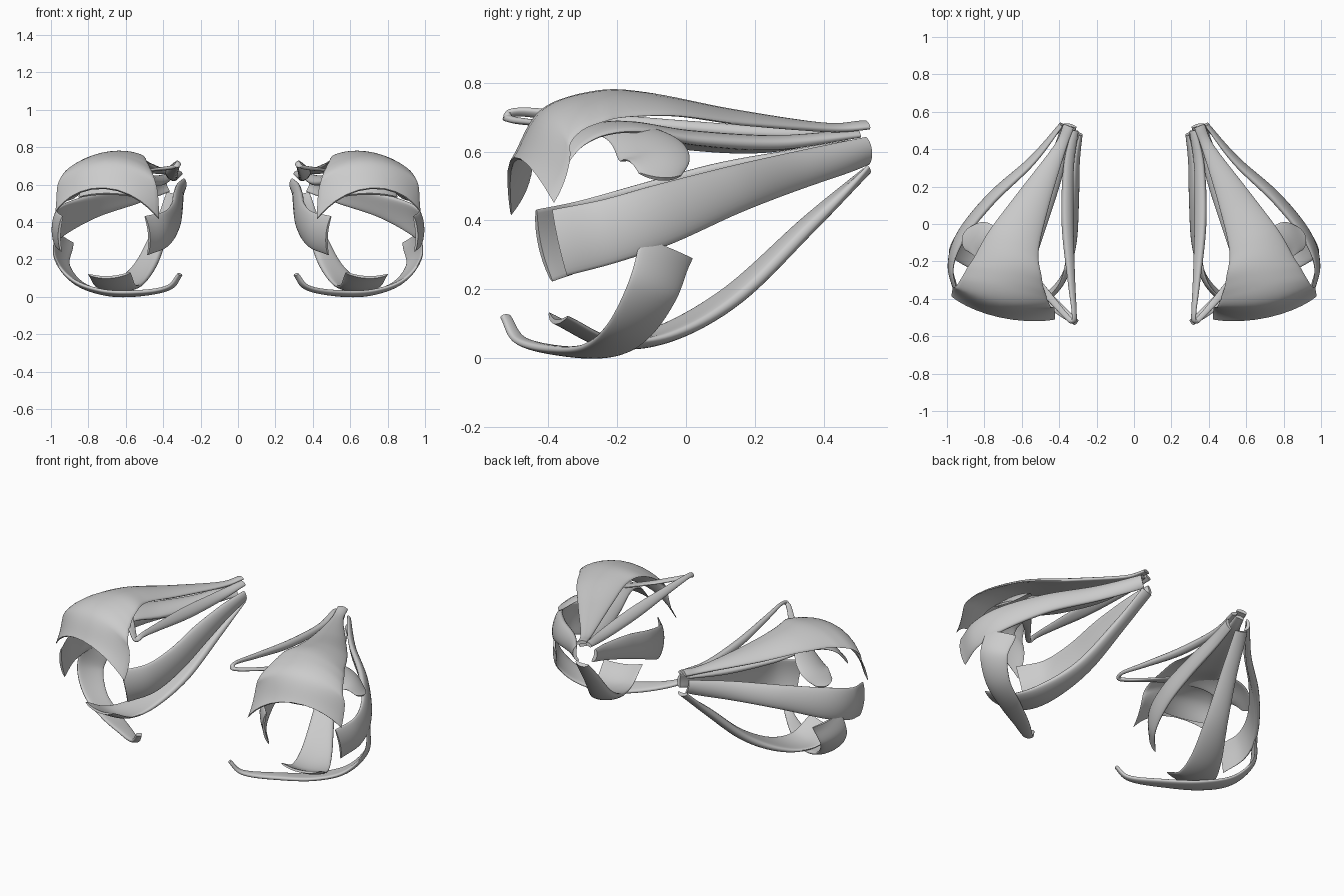
import bpy, bmesh, math
from mathutils import Vector

if "Cube" in bpy.data.objects:
    bpy.data.objects.remove(bpy.data.objects["Cube"])

APEX = Vector((0.338, 0.51, 0.61))   # where the muscles meet behind the eye
EYE = Vector((0.66, -0.21, 0.36))    # centre of the (absent) eyeball
AXIS = EYE - APEX


def catmull(rows, f):
    i = min(int(f), len(rows) - 2)
    t = f - i
    out = []
    for k in range(len(rows[0])):
        b, c = rows[i][k], rows[i + 1][k]
        a = rows[i - 1][k] if i > 0 else 2 * b - c
        d = rows[i + 2][k] if i + 2 < len(rows) else 2 * c - b
        out.append(0.5 * (2 * b + (c - a) * t + (2 * a - 5 * b + 4 * c - d) * t * t
                          + (3 * b - a - 3 * c + d) * t ** 3))
    return out


def muscle(name, rows, slant=0.0, droop=0.0, flat=1.0, steps=10, sides=28):
    """Strap along rows of (x, y, z, width, thickness), wrapped round the eye axis."""
    bm = bmesh.new()
    rings = []
    last = len(rows) - 1
    n = last * steps
    for j in range(n + 1):
        f = j / steps
        x, y, z, w, th = catmull(rows, f)
        p = Vector((x, y, z))
        tan = (Vector(catmull(rows, min(f + .05, last))[:3])
               - Vector(catmull(rows, max(f - .05, 0))[:3])).normalized()
        s = max(0, min(1, (p - APEX).dot(AXIS) / AXIS.length_squared))
        out = p - (APEX + AXIS * s)
        blend = (j / n) ** 4
        R = max(out.length, 0.045) * (1 + (flat - 1) * blend)
        nor = (out - tan * out.dot(tan)).normalized()
        side = tan.cross(nor)
        ring = []
        for k in range(sides):
            a = 2 * math.pi * k / sides
            u, v = math.cos(a), math.sin(a)
            v = math.copysign(abs(v) ** 0.7, v) * th / 2
            ang = u * w / 2 / R
            q = (p - nor * R + (nor * math.cos(ang) + side * math.sin(ang)) * (R + v)
                 + tan * (slant * u + droop * u * u) * blend)
            ring.append(bm.verts.new(q))
        rings.append(ring)
    for r0, r1 in zip(rings, rings[1:]):
        for k in range(sides):
            m = (k + 1) % sides
            bm.faces.new((r0[k], r0[m], r1[m], r1[k]))
    # end caps stitched across the strap
    for r in (rings[0], rings[-1]):
        for k in range(sides // 2):
            vs = [r[k], r[k + 1], r[sides - k - 1], r[-k]]
            vs = list(dict.fromkeys(vs))
            if len(vs) > 2:
                bm.faces.new(vs)
    bmesh.ops.recalc_face_normals(bm, faces=bm.faces)
    me = bpy.data.meshes.new(name)
    bm.to_mesh(me)
    bm.free()
    ob = bpy.data.objects.new(name, me)
    bpy.context.collection.objects.link(ob)
    # the other eye
    mirror = ob.modifiers.new("other_eye", 'MIRROR')
    mirror.use_mirror_merge = False
    bpy.context.view_layer.objects.active = ob
    ob.select_set(True)
    bpy.ops.object.shade_smooth_by_angle(angle=math.radians(50))
    ob.select_set(False)
    return ob


# broad upper lid muscle
muscle("eyelid_lifter", [
    (.350, .525, .68, .06, .02), (.40, .40, .672, .07, .025), (.54, .13, .71, .19, .03),
    (.65, -.10, .757, .31, .025), (.69, -.26, .765, .43, .02), (.71, -.41, .715, .57, .018),
    (.715, -.495, .58, .63, .012)], slant=.04, droop=.10, flat=1.08)

# four straight muscles
muscle("upper_straight_muscle", [
    (.355, .50, .655, .05, .02), (.44, .25, .625, .11, .045), (.55, .0, .64, .17, .045),
    (.64, -.20, .675, .22, .03), (.69, -.34, .645, .27, .02), (.71, -.44, .55, .33, .012)],
    droop=-.02)
muscle("outer_straight_muscle", [
    (.388, .535, .60, .09, .02), (.55, .34, .55, .11, .035), (.765, .14, .49, .14, .045),
    (.93, -.06, .42, .18, .035), (.985, -.22, .37, .19, .022), (.955, -.37, .335, .20, .014)])
muscle("inner_straight_muscle", [
    (.285, .48, .595, .08, .02), (.307, .33, .56, .10, .035), (.316, .10, .50, .14, .04),
    (.328, -.12, .425, .17, .035), (.375, -.30, .36, .20, .022), (.475, -.425, .325, .22, .014)])
muscle("lower_straight_muscle", [
    (.345, .53, .545, .08, .02), (.40, .36, .39, .09, .045), (.485, .14, .182, .13, .05),
    (.58, -.06, .065, .18, .04), (.65, -.23, .04, .22, .022), (.69, -.38, .105, .24, .014)])

# upper slanting muscle: belly, turn at the inner corner, tendon back over the eye
muscle("upper_slanting_muscle", [
    (.315, .50, .665, .04, .02), (.35, .30, .645, .06, .04), (.355, .0, .66, .07, .045),
    (.335, -.30, .695, .045, .03), (.32, -.47, .715, .03, .02), (.325, -.52, .705, .03, .02),
    (.365, -.49, .69, .03, .02), (.50, -.34, .675, .05, .015), (.68, -.18, .66, .12, .015),
    (.82, -.09, .60, .21, .016), (.915, -.07, .52, .13, .012)], droop=-.03, steps=8)

# lower slanting muscle: sling beneath the eye
muscle("lower_slanting_muscle", [
    (.31, -.525, .12, .035, .02), (.37, -.48, .05, .05, .025), (.52, -.36, .02, .09, .03),
    (.70, -.245, .02, .13, .03), (.86, -.165, .075, .15, .028), (.95, -.095, .19, .17, .022),
    (.935, -.05, .32, .19, .012)])
